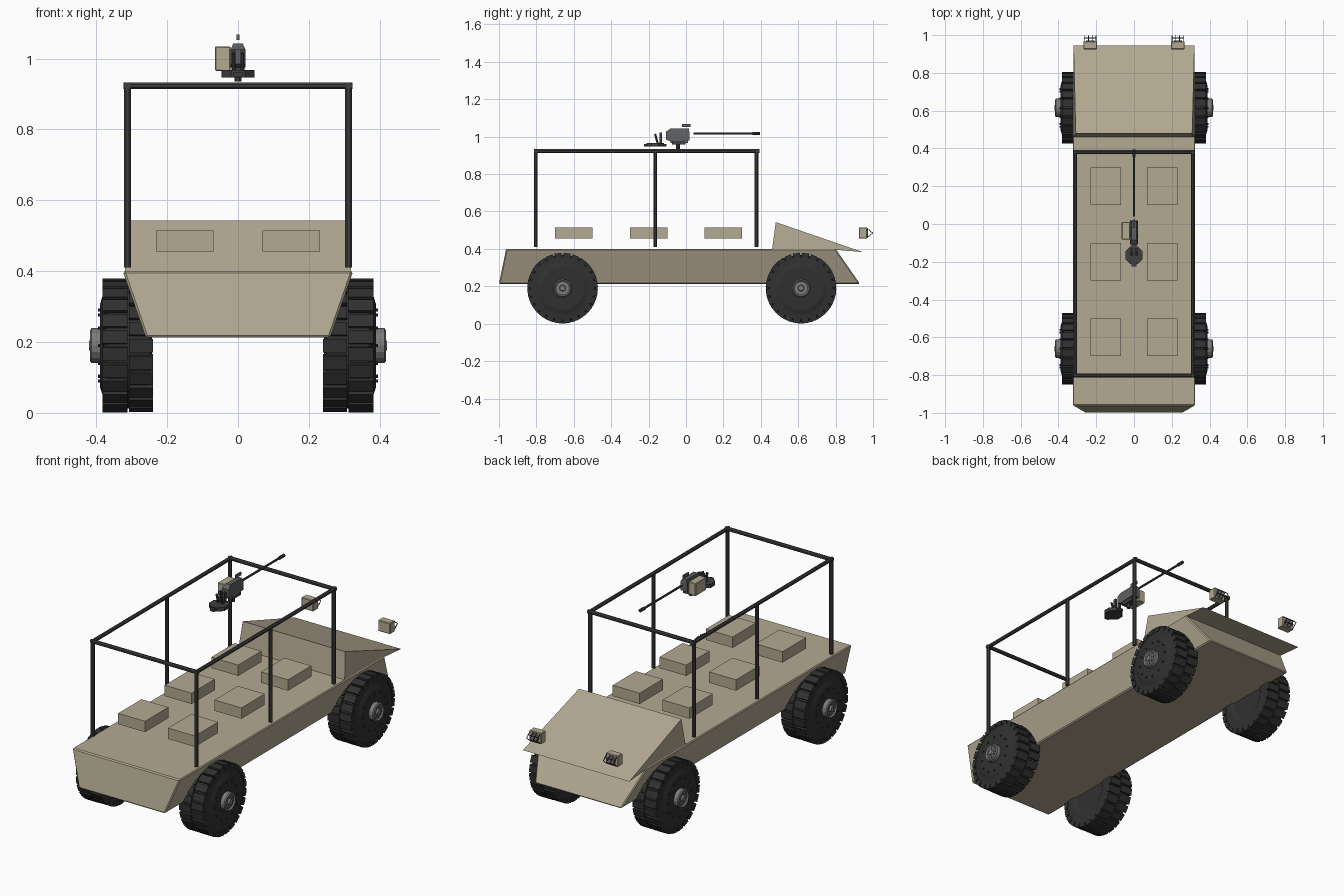
import bpy, bmesh
from math import pi, cos, sin
from mathutils import Matrix, Vector

if "Cube" in bpy.data.objects:
    bpy.data.objects.remove(bpy.data.objects["Cube"])


def mat(name, c):
    m = bpy.data.materials.new(name)
    m.diffuse_color = (*c, 1)
    m.use_nodes = True
    m.node_tree.nodes["Principled BSDF"].inputs["Base Color"].default_value = m.diffuse_color
    return m


TAN = mat("tan_paint", (0.45, 0.40, 0.29))
DARK = mat("dark_metal", (0.05, 0.05, 0.053))
RUBBER = mat("rubber", (0.03, 0.03, 0.03))
STEEL = mat("steel", (0.2, 0.2, 0.2))
GUN = mat("gunmetal", (0.11, 0.115, 0.12))


def finish(bm, name, m, bevel=0):
    bmesh.ops.recalc_face_normals(bm, faces=bm.faces)
    me = bpy.data.meshes.new(name)
    bm.to_mesh(me)
    bm.free()
    ob = bpy.data.objects.new(name, me)
    bpy.context.collection.objects.link(ob)
    me.materials.append(m)
    if bevel:
        b = ob.modifiers.new("bevel", 'BEVEL')
        b.width, b.segments = bevel, 1
    return ob


def add_box(bm, lo, hi, rot=Matrix()):
    lo, hi = Vector(lo), Vector(hi)
    size = Matrix.Diagonal((*(hi - lo), 1))
    bmesh.ops.create_cube(bm, size=1, matrix=rot @ Matrix.Translation((lo + hi) / 2) @ size)


def add_rod(bm, a, b, r, n=8, r2=None):
    a, b = Vector(a), Vector(b)
    d = b - a
    q = d.to_track_quat('Z', 'Y').to_matrix().to_4x4()
    bmesh.ops.create_cone(bm, cap_ends=True, segments=n, radius1=r, radius2=r if r2 is None else r2,
                          depth=d.length, matrix=Matrix.Translation((a + b) / 2) @ q @ Matrix.Rotation(pi / n, 4, 'Z'))


def box(name, lo, hi, m, bevel=0):
    bm = bmesh.new()
    add_box(bm, lo, hi)
    return finish(bm, name, m, bevel)


def rod(name, a, b, r, m, n=8, r2=None):
    bm = bmesh.new()
    add_rod(bm, a, b, r, n, r2)
    return finish(bm, name, m)


def side_prism(name, pts, m, bevel=0):
    """Closed solid from a side profile of (y, z, half width)."""
    bm = bmesh.new()
    left = [bm.verts.new((-w, y, z)) for y, z, w in pts]
    right = [bm.verts.new((w, y, z)) for y, z, w in pts]
    bm.faces.new(left)
    bm.faces.new(right[::-1])
    for i in range(len(pts)):
        j = (i + 1) % len(pts)
        bm.faces.new((left[i], left[j], right[j], right[i]))
    return finish(bm, name, m, bevel)


def lathe_x(name, prof, centre, s, n, m):
    """Revolve (x, radius) around the x axis, mirrored by sign s."""
    bm = bmesh.new()
    vs = [bm.verts.new((x * s, 0, r)) for x, r in prof]
    es = [bm.edges.new(p) for p in zip(vs, vs[1:])]
    bmesh.ops.spin(bm, geom=vs + es, cent=(0, 0, 0), axis=(1, 0, 0), angle=2 * pi, steps=n)
    bmesh.ops.remove_doubles(bm, verts=bm.verts, dist=1e-5)
    bmesh.ops.translate(bm, verts=bm.verts, vec=centre)
    return finish(bm, name, m)


# Body: tapered hull and wedge-shaped hood
side_prism("hull", [(-1.0, 0.213, 0.26), (-0.962, 0.4, 0.325), (0.80, 0.4, 0.325), (0.93, 0.213, 0.26)], TAN, 0.006)
side_prism("hood", [(0.46, 0.395, 0.32), (0.48, 0.543, 0.308), (0.945, 0.383, 0.32), (0.80, 0.395, 0.32)], TAN)

# Seats: three rows of two
for i, y in enumerate((-0.6, -0.2, 0.2)):
    for s, side in ((-1, "left"), (1, "right")):
        box(f"seat_{side}_{i}", (s * 0.15 - 0.081, y - 0.1, 0.455), (s * 0.15 + 0.081, y + 0.1, 0.514), TAN)

# Roll cage
R, CX, CZ = 0.0105, 0.312, 0.923
for s, side in ((-1, "left"), (1, "right")):
    for i, y in enumerate((-0.803, -0.165, 0.377)):
        rod(f"cage_post_{side}_{i}", (s * CX, y, 0.41), (s * CX, y, CZ), R, DARK)
    rod(f"cage_rail_{side}", (s * CX, -0.813, CZ), (s * CX, 0.392, CZ), R, DARK)
for end, y in (("rear", -0.802), ("front", 0.381)):
    rod(f"cage_crossbar_{end}", (-CX - R, y, CZ), (CX + R, y, CZ), R, DARK)

# Wheels
TIRE = [(0.252, 0), (0.252, 0.10), (0.242, 0.12), (0.242, 0.165), (0.25, 0.178), (0.37, 0.178),
        (0.379, 0.168), (0.382, 0.14), (0.390, 0.115), (0.390, 0)]
HUB = [(0.385, 0), (0.385, 0.049), (0.413, 0.049), (0.418, 0.043), (0.411, 0.036), (0.411, 0.017), (0.42, 0.014), (0.42, 0)]
for s, side in ((-1, "left"), (1, "right")):
    for end, y in (("rear", -0.66), ("front", 0.615)):
        c = Vector((0, y, 0.19))
        tire = lathe_x(f"tire_{end}_{side}", TIRE, c, s, 32, RUBBER)
        lathe_x(f"hub_{end}_{side}", HUB, c, s, 16, STEEL)
        # Two staggered rows of tread blocks
        bm = bmesh.new()
        N = 24
        for k in range(N):
            for row, (x0, x1) in enumerate(((0.24, 0.308), (0.312, 0.382))):
                rot = Matrix.Translation(c) @ Matrix.Rotation(2 * pi * (k + row / 2) / N, 4, 'X')
                x0s, x1s = sorted((s * x0, s * x1))
                add_box(bm, (x0s, -0.019, 0.163), (x1s, 0.019, 0.188), rot)
        finish(bm, f"tread_{end}_{side}", RUBBER)
        # Hub bolts, and small studs on the sidewall
        for part, n, r, rad, x0, x1, m in (("hub_bolts", 8, 0.027, 0.005, 0.405, 0.415, STEEL),
                                           ("sidewall_studs", 12, 0.10, 0.005, 0.385, 0.395, RUBBER)):
            bm = bmesh.new()
            for k in range(n):
                p = c + Vector((0, r * cos(2 * pi * k / n), r * sin(2 * pi * k / n)))
                add_rod(bm, p + Vector((s * x0, 0, 0)), p + Vector((s * x1, 0, 0)), rad, 6)
            finish(bm, f"{part}_{end}_{side}", m)

# Headlights with wire guards
for s, side in ((-1, "left"), (1, "right")):
    x = s * 0.231
    box(f"headlight_{side}", (x - 0.036, 0.925, 0.455), (x + 0.036, 0.967, 0.515), TAN, 0.003)
    rod(f"headlight_lens_{side}", (x, 0.965, 0.485), (x, 0.972, 0.485), 0.024, STEEL, 12)
    bm = bmesh.new()
    for dx in (-0.03, -0.01, 0.01, 0.03):
        for dz in (-0.028, 0.028):
            add_rod(bm, (x + dx, 0.965, 0.485 + dz), (x + dx, 0.998, 0.485), 0.002, 5)
    for dz in (-0.012, 0.012):
        add_rod(bm, (x - 0.033, 0.985, 0.485 + dz), (x + 0.033, 0.985, 0.485 + dz), 0.002, 5)
    finish(bm, f"headlight_guard_{side}", DARK)

# Roof gun: pivot, receiver, barrel, sight, ammo box
rod("gun_pivot", (0, -0.043, 0.935), (0, -0.043, 0.965), 0.011, DARK)
box("gun_cradle", (-0.018, -0.075, 0.958), (0.018, -0.002, 0.982), DARK)
side_prism("gun_receiver", [(-0.108, 0.985, 0.021), (-0.108, 1.025, 0.021), (-0.085, 1.043, 0.013),
                            (0.015, 1.043, 0.013), (0.018, 1.025, 0.021), (0.018, 0.98, 0.021), (-0.085, 0.975, 0.021)], GUN)
rod("gun_barrel", (0, 0.04, 1.017), (0, 0.37, 1.017), 0.006, DARK)
rod("gun_muzzle", (0, 0.355, 1.017), (0, 0.395, 1.017), 0.009, DARK)
box("gun_sight", (-0.004, -0.022, 1.052), (0.004, 0.025, 1.068), GUN)
box("ammo_box", (-0.065, -0.083, 0.965), (-0.021, 0.01, 1.034), TAN, 0.003)
# Gunner plate with grips behind the receiver
rod("gunner_plate", (0, -0.165, 0.947), (0, -0.165, 0.967), 0.05, DARK)
box("gunner_plate_arm", (-0.012, -0.225, 0.948), (0.012, -0.105, 0.962), DARK)
for s, side in ((-1, "left"), (1, "right")):
    rod(f"gun_grip_{side}", (s * 0.013, -0.152, 0.965), (s * 0.013, -0.165, 1.015), 0.006, DARK)
    box(f"gun_grip_bracket_{side}", (s * 0.013 - 0.006, -0.142, 0.965), (s * 0.013 + 0.006, -0.127, 1.022), DARK)
